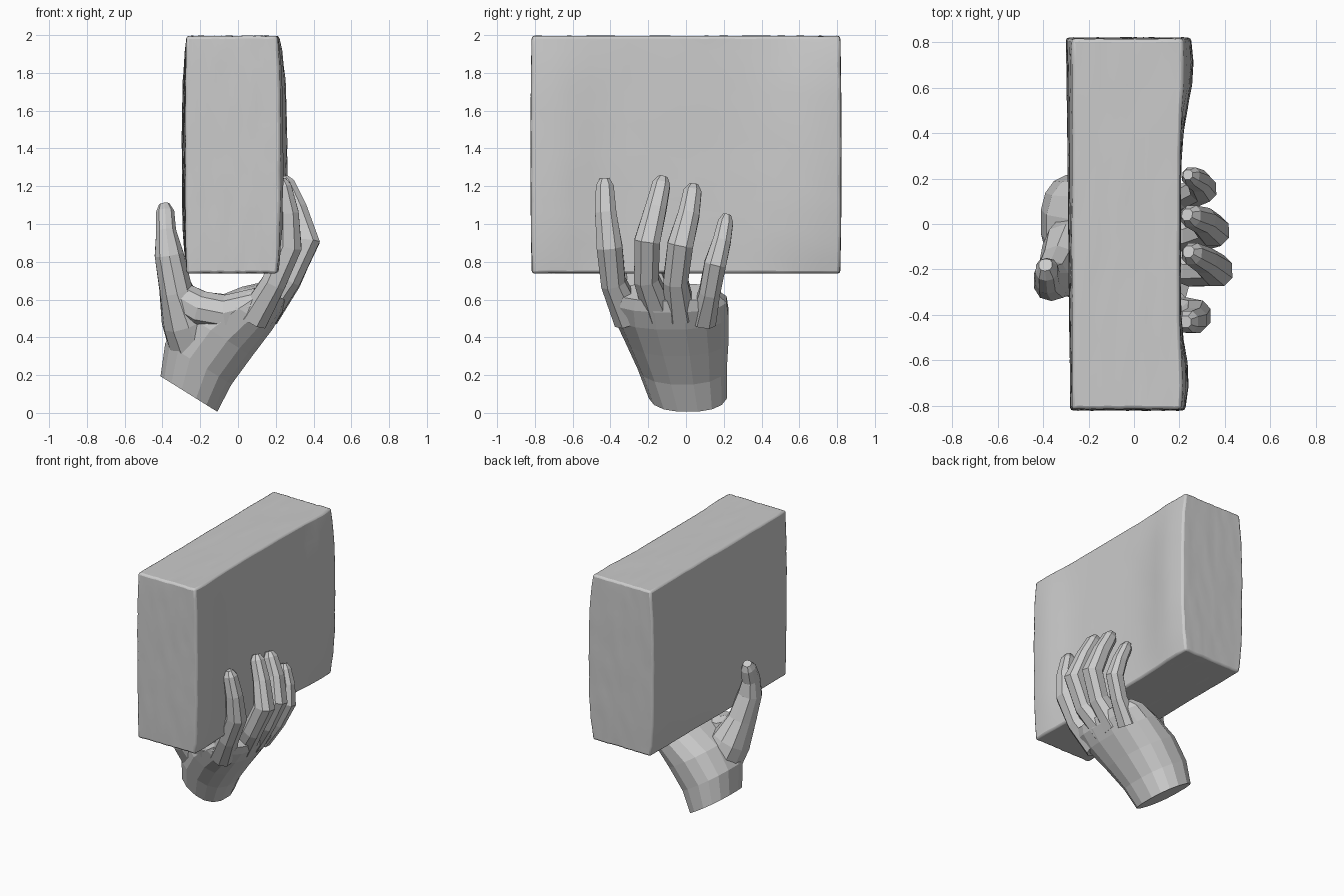
import bpy
import bmesh
import math
import random
from mathutils import Vector

random.seed(4)
old = bpy.data.objects.get("Cube")
if old:
    bpy.data.objects.remove(old, do_unlink=True)

grey = bpy.data.materials.new("plain grey")
grey.use_nodes = True
grey.diffuse_color = (0.6, 0.6, 0.6, 1)
grey.node_tree.nodes["Principled BSDF"].inputs["Base Color"].default_value = (0.6, 0.6, 0.6, 1)


def add_object(name, bm):
    bmesh.ops.recalc_face_normals(bm, faces=bm.faces)
    mesh = bpy.data.meshes.new(name)
    bm.to_mesh(mesh)
    bm.free()
    mesh.materials.append(grey)
    obj = bpy.data.objects.new(name, mesh)
    bpy.context.collection.objects.link(obj)
    return obj


def loft(name, sections, sides=8, thick_dir=None, squareness=0.85):
    """Faceted skin through sections (x, y, z, thickness radius, width radius)."""
    bm = bmesh.new()
    centres = [Vector(s[:3]) for s in sections]
    rings = []
    for i, section in enumerate(sections):
        tangent = centres[min(i + 1, len(centres) - 1)] - centres[max(i - 1, 0)]
        tangent.normalize()
        across = Vector((0, 1, 0))
        if thick_dir:
            thick = Vector(thick_dir).normalized()
        else:
            across = (across - tangent * tangent.y).normalized()
            thick = across.cross(tangent)
        ring = []
        for k in range(sides):
            angle = math.tau * (k + 0.5) / sides
            c, s = math.cos(angle), math.sin(angle)
            c = math.copysign(abs(c) ** squareness, c)
            s = math.copysign(abs(s) ** squareness, s)
            ring.append(bm.verts.new(centres[i] + thick * c * section[3] + across * s * section[4]))
        rings.append(ring)
    for a, b in zip(rings, rings[1:]):
        for k in range(sides):
            n = (k + 1) % sides
            bm.faces.new((a[k], a[n], b[n], b[k]))
    bm.faces.new(rings[0][::-1])
    bm.faces.new(rings[-1])
    return add_object(name, bm)


# Slightly swollen block with worn edges
bm = bmesh.new()
bmesh.ops.create_cube(bm, size=2)
bmesh.ops.subdivide_edges(bm, edges=bm.edges[:], cuts=15, use_grid_fill=True)
for v in bm.verts:
    x, y, z = v.co
    rise = 1 - abs(z) ** 3
    ridge = 0.055 * math.exp(-((y - 0.86) / 0.3) ** 2) + 0.035 * math.exp(-((y + 0.84) / 0.2) ** 2)
    right = 0.2 + (ridge + 0.006) * (0.3 + 0.7 * rise)
    left = -0.272 - 0.026 * rise * (0.65 + 0.35 * y)
    v.co.x = left + (right - left) * (x + 1) / 2
    v.co.y = 0.815 * y + 0.006 * y * rise * (abs(y) == 1)
    v.co.z = 1.367 + 0.628 * z
    v.co += Vector([random.uniform(-0.002, 0.002) for _ in range(3)])
block = add_object("block", bm)
bevel = block.modifiers.new("worn edges", "BEVEL")
bevel.width = 0.014
bevel.segments = 2
bevel.limit_method = "ANGLE"
bevel.angle_limit = math.radians(50)
bpy.context.view_layer.objects.active = block
block.select_set(True)
bpy.ops.object.shade_smooth_by_angle(angle=math.radians(30))

# Wrist and palm, cut off flat at the bottom
loft("palm", [
    (-0.26, 0.01, 0.10, 0.18, 0.21),
    (-0.21, -0.02, 0.26, 0.21, 0.24),
    (-0.10, -0.05, 0.41, 0.21, 0.28),
    (0.04, -0.08, 0.53, 0.17, 0.31),
    (0.13, -0.09, 0.60, 0.13, 0.31),
    (0.18, -0.10, 0.64, 0.09, 0.27),
], sides=16, thick_dir=(0.85, 0, -0.53))

# Thumb with its fleshy base, and the web to the first finger
loft("thumb", [
    (-0.20, -0.08, 0.32, 0.16, 0.16),
    (-0.28, -0.15, 0.50, 0.13, 0.16),
    (-0.33, -0.21, 0.66, 0.09, 0.12),
    (-0.365, -0.25, 0.84, 0.08, 0.09),
    (-0.38, -0.24, 0.96, 0.055, 0.07),
    (-0.385, -0.20, 1.06, 0.05, 0.055),
    (-0.39, -0.18, 1.10, 0.03, 0.03),
], sides=10)
loft("thumb_web", [
    (-0.33, -0.21, 0.62, 0.09, 0.10),
    (-0.20, -0.22, 0.55, 0.10, 0.12),
    (-0.05, -0.25, 0.53, 0.10, 0.12),
    (0.12, -0.30, 0.58, 0.09, 0.10),
], sides=10)

# Fingers: joint centres from knuckle to tip
fingers = {
    "index_finger": [(0.08, -0.30, 0.50), (0.19, -0.385, 0.69), (0.27, -0.405, 0.88),
                     (0.265, -0.425, 1.06), (0.235, -0.43, 1.20)],
    "middle_finger": [(0.14, -0.14, 0.53), (0.27, -0.21, 0.71), (0.365, -0.205, 0.91),
                      (0.31, -0.16, 1.08), (0.255, -0.13, 1.21)],
    "ring_finger": [(0.14, -0.03, 0.52), (0.27, -0.055, 0.70), (0.35, -0.03, 0.89),
                    (0.305, 0.015, 1.05), (0.25, 0.035, 1.17)],
    "little_finger": [(0.13, 0.09, 0.49), (0.24, 0.125, 0.64), (0.305, 0.155, 0.79),
                      (0.285, 0.19, 0.91), (0.25, 0.21, 1.01)],
}
radii = [0.09, 0.072, 0.075, 0.062, 0.052]
for name, joints in fingers.items():
    size = 0.82 if name == "little_finger" else 0.97
    sections = [(*p, r * size, r * size) for p, r in zip(joints, radii)]
    tip = Vector(joints[-1]) + (Vector(joints[-1]) - Vector(joints[-2])).normalized() * 0.04
    sections.append((*tip, 0.028 * size, 0.028 * size))
    loft(name, sections)
